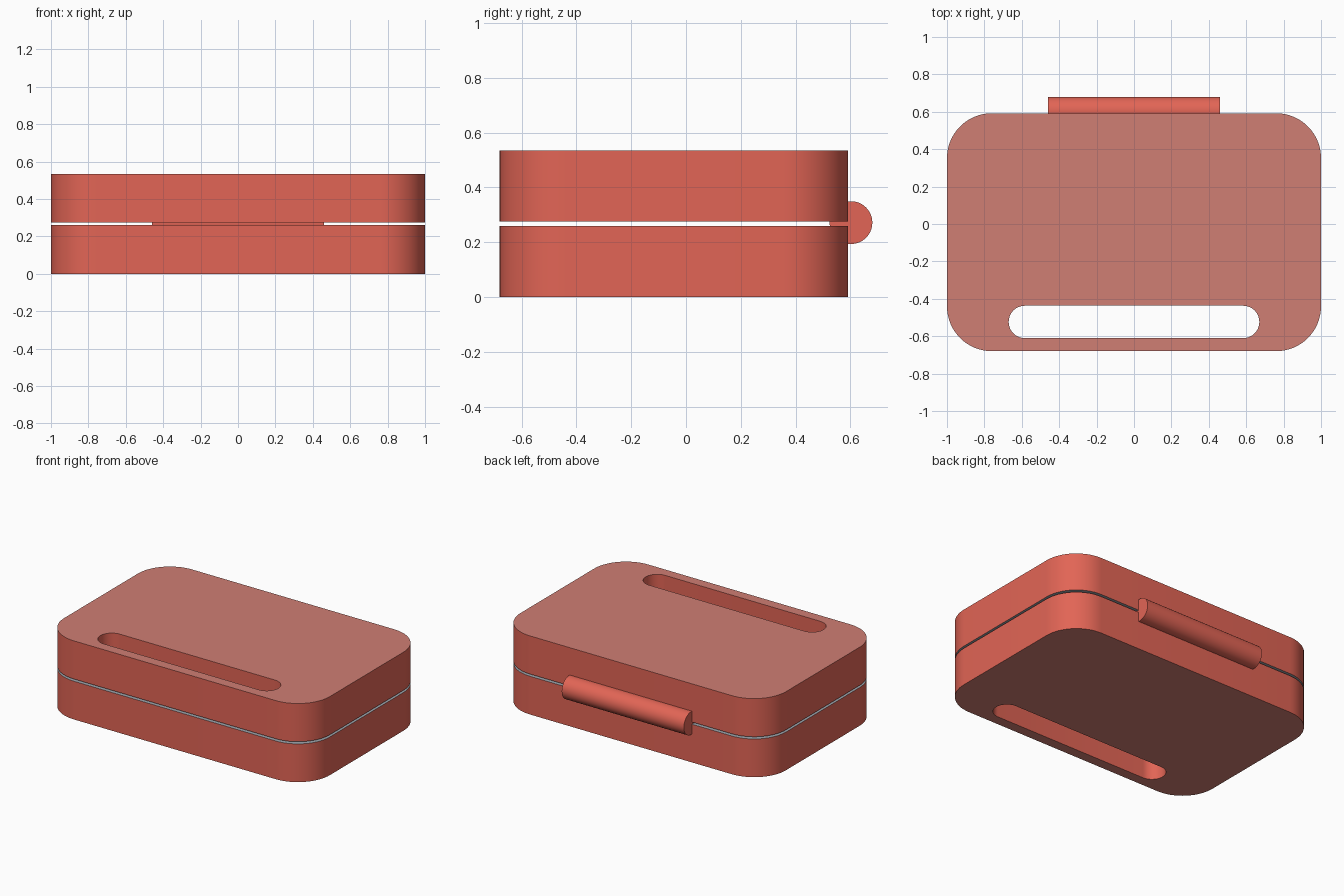
import bpy, bmesh, math
from mathutils import Matrix

if "Cube" in bpy.data.objects:
    bpy.data.objects.remove(bpy.data.objects["Cube"])

def material(name, rgb):
    m = bpy.data.materials.new(name)
    m.diffuse_color = (*rgb, 1)
    m.use_nodes = True
    m.node_tree.nodes["Principled BSDF"].inputs["Base Color"].default_value = m.diffuse_color
    return m

RED = material("red shell", (0.76, 0.13, 0.092))
DUSTY = material("dusty red cover", (0.63, 0.21, 0.175))
GREY = material("grey inner face", (0.36, 0.39, 0.43))

def rounded_rect(x0, x1, y0, y1, r, n):
    """Counter-clockwise outline with n segments per corner."""
    pts = []
    for k, (cx, cy) in enumerate([(x1 - r, y1 - r), (x0 + r, y1 - r),
                                  (x0 + r, y0 + r), (x1 - r, y0 + r)]):
        for i in range(n + 1):
            a = math.pi / 2 * (k + i / n)
            pts.append((cx + r * math.cos(a), cy + r * math.sin(a)))
    return pts

def finish(bm, name, mats):
    me = bpy.data.meshes.new(name)
    bm.to_mesh(me)
    bm.free()
    for m in mats:
        me.materials.append(m)
    ob = bpy.data.objects.new(name, me)
    bpy.context.collection.objects.link(ob)
    bpy.ops.object.select_all(action='DESELECT')
    bpy.context.view_layer.objects.active = ob
    ob.select_set(True)
    bpy.ops.object.shade_smooth_by_angle(angle=math.radians(35))
    return ob

def case_half(name, z0, z1, outer_up):
    bm = bmesh.new()
    # outline and handle slot, filled as one plate with a hole
    edges = []
    for pts in (rounded_rect(-1, 1, -0.68, 0.592, 0.24, 16),
                rounded_rect(-0.67, 0.67, -0.61, -0.437, 0.086, 10)):
        vs = [bm.verts.new((x, y, z0)) for x, y in pts]
        edges += [bm.edges.new((vs[i - 1], vs[i])) for i in range(len(vs))]
    bmesh.ops.triangle_fill(bm, edges=edges, use_beauty=True)
    # thickness
    ext = bmesh.ops.extrude_face_region(bm, geom=bm.faces[:], use_keep_orig=True)
    for v in ext["geom"]:
        if isinstance(v, bmesh.types.BMVert):
            v.co.z = z1
    bmesh.ops.recalc_face_normals(bm, faces=bm.faces[:])
    # outer cover and inner face coloured by direction
    for f in bm.faces:
        if abs(f.normal.z) > 0.5:
            f.material_index = 1 if (f.normal.z > 0) == outer_up else 2
    return finish(bm, name, [RED, DUSTY, GREY])

case_half("lower_case", 0.0, 0.26, False)
case_half("upper_case", 0.275, 0.535, True)

# hinge barrel along the back edge
bm = bmesh.new()
bmesh.ops.create_cone(bm, cap_ends=True, segments=48, radius1=0.078, radius2=0.078, depth=0.92,
                      matrix=Matrix.Translation((0, 0.602, 0.2675 + 0.004)) @ Matrix.Rotation(math.pi / 2, 4, 'Y'))
finish(bm, "hinge_barrel", [RED])
